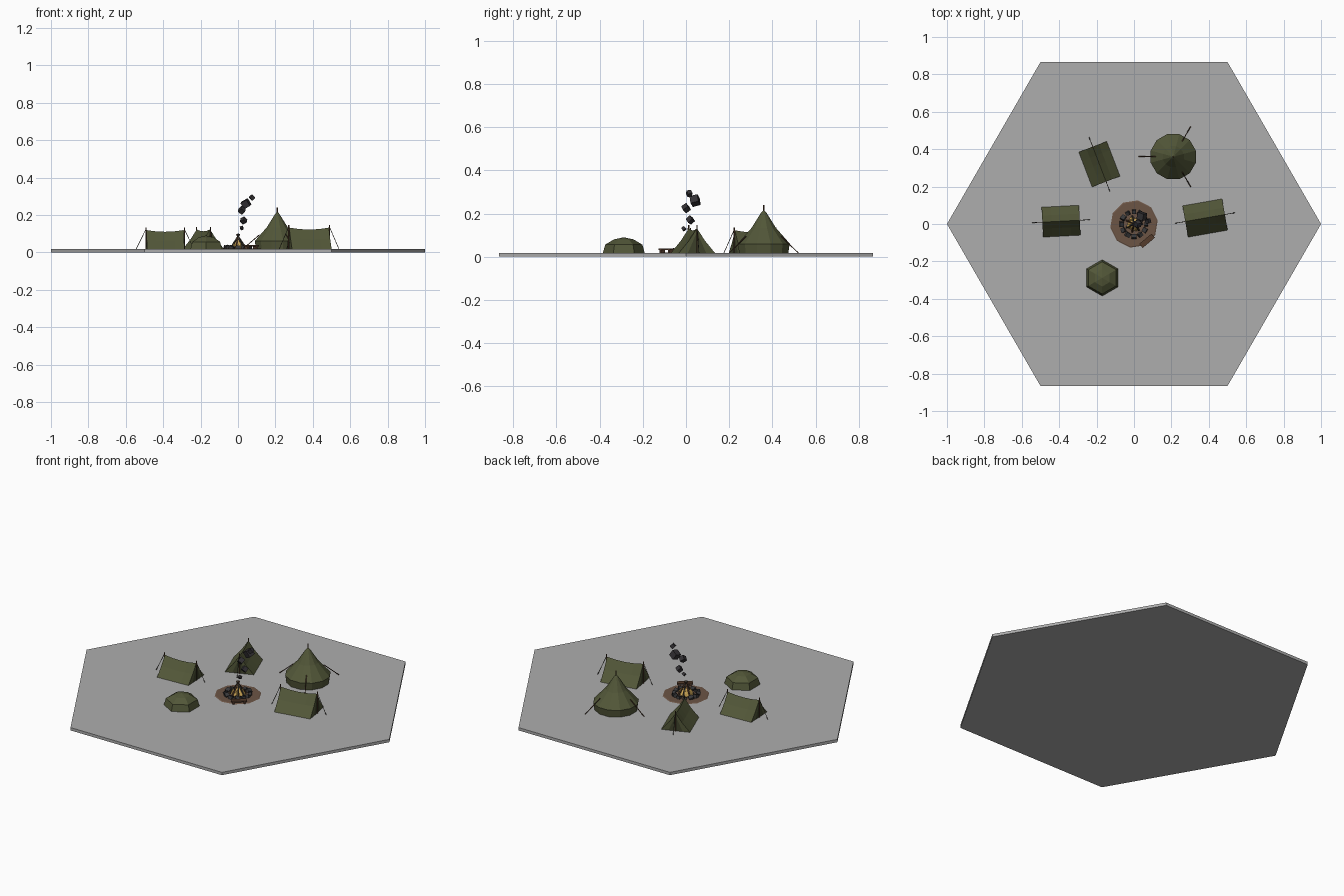
import bpy, bmesh, math, random
from mathutils import Vector, Matrix

random.seed(4)
if "Cube" in bpy.data.objects:
    bpy.data.objects.remove(bpy.data.objects["Cube"])

GROUND = 0.017


def material(name, r, g, b):
    m = bpy.data.materials.new(name)
    m.use_nodes = True
    m.diffuse_color = (r, g, b, 1)
    m.node_tree.nodes["Principled BSDF"].inputs["Base Color"].default_value = (r, g, b, 1)
    return m


stone_grey = material("slab grey", 0.42, 0.42, 0.42)
canvas = material("olive canvas", 0.085, 0.095, 0.04)
dark_canvas = material("dark canvas", 0.05, 0.056, 0.025)
earth = material("bare earth", 0.15, 0.09, 0.06)
wood = material("brown wood", 0.09, 0.045, 0.025)
rope = material("dark rope", 0.045, 0.04, 0.03)
rock = material("dark rock", 0.04, 0.04, 0.042)
smoke = material("smoke", 0.035, 0.032, 0.036)
flame = material("yellow flame", 0.8, 0.5, 0.12)


def finish(name, bm, mats, matrix=Matrix()):
    bmesh.ops.recalc_face_normals(bm, faces=bm.faces)
    me = bpy.data.meshes.new(name)
    bm.to_mesh(me)
    bm.free()
    for m in mats:
        me.materials.append(m)
    ob = bpy.data.objects.new(name, me)
    ob.matrix_world = matrix
    bpy.context.collection.objects.link(ob)
    return ob


def turned(name, rings, sides, mat, centre=(0, 0), turn=0.0):
    """Faceted solid from (radius, height) rings; radius zero closes to a point."""
    bm = bmesh.new()
    loops = []
    for r, z in rings:
        count = sides if r else 1
        loops.append([bm.verts.new((r * math.cos(turn + math.tau * i / sides),
                                    r * math.sin(turn + math.tau * i / sides), z))
                      for i in range(count)])
    for a, b in zip(loops, loops[1:]):
        for i in range(sides):
            j = (i + 1) % sides
            bm.faces.new((a[i], a[j], b[0]) if len(b) == 1 else (a[i], a[j], b[j], b[i]))
    for end in (loops[0], loops[-1]):
        if len(end) > 2:
            bm.faces.new(end)
    return finish(name, bm, [mat], Matrix.Translation((*centre, 0)))


def rod(name, a, b, r, mat, matrix=Matrix(), sides=5):
    a, b = Vector(a), Vector(b)
    bm = bmesh.new()
    bmesh.ops.create_cone(bm, cap_ends=True, segments=sides, radius1=r, radius2=r,
                          depth=(b - a).length)
    aim = (b - a).to_track_quat("Z", "Y").to_matrix().to_4x4()
    bm.transform(Matrix.Translation((a + b) / 2) @ aim)
    return finish(name, bm, [mat], matrix)


def box(name, size, place, turn, mat):
    bm = bmesh.new()
    bmesh.ops.create_cube(bm, size=1)
    bm.transform(Matrix.Diagonal((*size, 1)))
    spin = Matrix.Rotation(turn[2], 4, "Z") @ Matrix.Rotation(turn[1], 4, "Y") \
        @ Matrix.Rotation(turn[0], 4, "X")
    return finish(name, bm, [mat], Matrix.Translation(place) @ spin)


def ridge_tent(name, centre, angle, length, width, height):
    """Sagging ridge tent with flap panels, end poles and guy ropes."""
    place = Matrix.Translation((*centre, GROUND)) @ Matrix.Rotation(math.radians(angle), 4, "Z")
    half, w = length / 2, width / 2
    bm = bmesh.new()
    sections = []
    for t in (-1, -0.5, 0, 0.5, 1):
        top = height * (0.91 + 0.09 * t * t)
        profile = [(-w, 0), (-w * 0.44, top * 0.5), (0, top), (w * 0.44, top * 0.5), (w, 0)]
        sections.append([bm.verts.new((half * t, y, z)) for y, z in profile])
    for a, b in zip(sections, sections[1:]):
        for i in range(len(a)):
            j = (i + 1) % len(a)
            bm.faces.new((a[i], a[j], b[j], b[i]))
    bm.faces.new(sections[0])
    bm.faces.new(sections[-1])
    finish(name, bm, [canvas], place)
    for side, end in ((-1, "back"), (1, "front")):
        x = side * (half + 0.002)
        bm = bmesh.new()
        bm.faces.new([bm.verts.new(p) for p in
                      ((x, -w * 0.5, 0.001), (x, w * 0.5, 0.001), (x, 0, height * 0.85))])
        finish(f"{name}_{end}_opening", bm, [dark_canvas], place)
        x = side * (half + 0.003)
        rod(f"{name}_{end}_pole", (x, 0, 0), (x, 0, height + 0.014), 0.003, wood, place)
        rod(f"{name}_{end}_guy_rope", (x, 0, height + 0.004),
            (side * (half + 0.055), 0, 0), 0.0016, rope, place, 4)


# Hexagonal ground slab
turned("ground_slab", [(1, 0), (1, GROUND)], 6, stone_grey)

# Ridge tents around the fire
ridge_tent("left_tent", (0.38, 0.032), 10, 0.215, 0.17, 0.115)
ridge_tent("right_tent", (-0.39, 0.015), 3, 0.2, 0.16, 0.102)
ridge_tent("rear_tent", (-0.185, 0.32), -69, 0.2, 0.16, 0.105)

# Bell tent with centre pole and three guy ropes
bell = Vector((0.21, 0.36, 0))
turned("bell_tent_wall", [(0.118, GROUND), (0.124, 0.06)], 12, canvas, bell[:2], math.pi / 12)
turned("bell_tent_roof", [(0.125, 0.06), (0.058, 0.134), (0.012, 0.205), (0, 0.218)],
       12, canvas, bell[:2], math.pi / 12)
rod("bell_tent_pole", bell + Vector((0, 0, 0.2)), bell + Vector((0, 0, 0.24)), 0.0035, wood)
for i in range(3):
    out = Vector((math.cos(math.pi / 3 + i * math.tau / 3), math.sin(math.pi / 3 + i * math.tau / 3), 0))
    up = Vector((0, 0, 1))
    rod(f"bell_tent_guy_rope_{i}", bell + out * 0.095 + up * 0.094,
        bell + out * 0.185 + up * GROUND, 0.0025, wood)

# Low hexagonal dome tent
turned("dome_tent", [(0.097, GROUND), (0.086, 0.056), (0.046, 0.08), (0, 0.09)],
       6, canvas, (-0.17, -0.288), math.pi / 6)

# Fire pit: earth patch, stone ring, flames and leaning logs
turned("earth_patch", [(0.128, GROUND), (0.122, GROUND + 0.003)], 10, earth, (0, 0), 0.15)
for i in range(12):
    a = math.tau * i / 12
    s = random.uniform(0.018, 0.024)
    box(f"fire_stone_{i}", (s, s * 1.1, s * 0.9),
        (0.066 * math.cos(a), 0.066 * math.sin(a), GROUND + 0.007),
        [random.uniform(-0.5, 0.5) for _ in range(2)] + [a], rock)
turned("flame_core", [(0.036, GROUND), (0.024, 0.045), (0, 0.085)], 6, flame)
for i in range(4):
    a = math.tau * i / 4 + 0.4
    turned(f"flame_tongue_{i}", [(0.017, GROUND), (0.012, 0.035), (0, 0.058)], 5, flame,
           (0.026 * math.cos(a), 0.026 * math.sin(a)), a)
for i in range(7):
    a = math.tau * i / 7
    c, s = math.cos(a), math.sin(a)
    rod(f"fire_log_{i}", (0.044 * c, 0.044 * s, GROUND + 0.003),
        (-0.008 * c, -0.008 * s, 0.097), 0.005, wood if i % 2 else rope)

# Bench beside the fire
box("bench_seat", (0.085, 0.028, 0.008), (0.07, -0.09, 0.034), (0, 0, math.radians(40)), wood)
for side in (-1, 1):
    a = math.radians(40)
    box(f"bench_leg_{side}", (0.01, 0.024, 0.016),
        (0.07 + side * 0.03 * math.cos(a), -0.09 + side * 0.03 * math.sin(a), 0.023),
        (0, 0, a), wood)

# Rising smoke puffs
puffs = [(0.02, -0.01, 0.13, 0.016), (0.03, 0.02, 0.17, 0.026), (0.02, 0, 0.225, 0.028),
         (0.042, 0.042, 0.26, 0.038), (0.075, 0.015, 0.293, 0.022)]
for i, (x, y, z, s) in enumerate(puffs):
    box(f"smoke_puff_{i}", (s, s, s), (x, y, z),
        [random.uniform(0.2, 1.2) for _ in range(3)], smoke)
